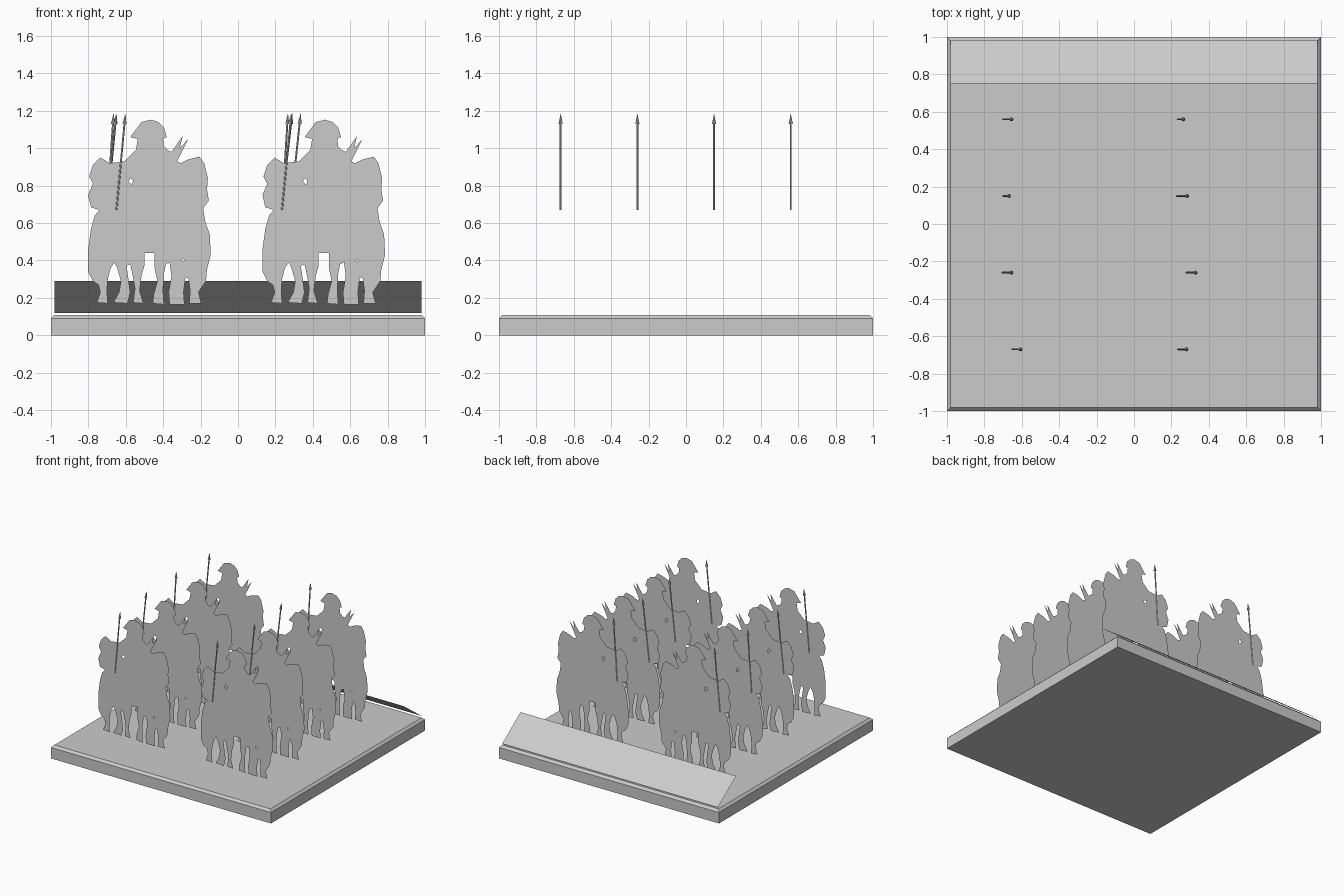
import bpy, bmesh, math
from mathutils import Vector, Matrix

if "Cube" in bpy.data.objects:
    bpy.data.objects.remove(bpy.data.objects["Cube"])

grey = bpy.data.materials.new("plain grey")
grey.diffuse_color = (0.6, 0.6, 0.6, 1)
grey.use_nodes = True
grey.node_tree.nodes["Principled BSDF"].inputs["Base Color"].default_value = grey.diffuse_color


def finish(name, bm):
    me = bpy.data.meshes.new(name)
    bm.to_mesh(me)
    bm.free()
    me.materials.append(grey)
    ob = bpy.data.objects.new(name, me)
    bpy.context.collection.objects.link(ob)
    return ob


# Base slab with a chamfered top rim
bm = bmesh.new()
rings = []
for half, z in ((1, 0), (1, 0.09), (0.982, 0.108)):
    rings.append([bm.verts.new((sx * half, sy * half, z))
                  for sx, sy in ((-1, -1), (1, -1), (1, 1), (-1, 1))])
for lo, hi in zip(rings, rings[1:]):
    for i in range(4):
        j = (i + 1) % 4
        bm.faces.new((lo[i], lo[j], hi[j], hi[i]))
bm.faces.new(rings[0][::-1])
bm.faces.new(rings[-1])
finish("base", bm)

# Sloping label sheet along the back edge
bm = bmesh.new()
bm.faces.new([bm.verts.new(p) for p in (
    (0.98, 0.985, 0.12), (-0.98, 0.985, 0.12), (-0.98, 0.75, 0.29), (0.98, 0.75, 0.29))])
bm.normal_update()
finish("back_sheet", bm)

# Cutout outline (x from the figure centre, z), in hundredths
rider = [(-11, 106), (-7, 105), (-8, 99), (-11, 96), (-14, 93), (-22, 92),
         (-27, 95), (-31, 91), (-33, 85), (-31, 81), (-33.5, 75), (-32, 68.5), (-27.5, 67)]
horse_left = [(-30, 64), (-32, 57), (-33.5, 46), (-33.5, 34), (-31, 29), (-28, 27)]
legs = [(-27, 23), (-29, 17.5), (-23, 17), (-23.5, 24), (-23, 30), (-21.5, 36), (-19.5, 39),
        (-18, 36), (-16, 29), (-17, 23), (-20, 17.5), (-12.5, 17), (-11, 23), (-12, 30),
        (-13, 37), (-11, 38), (-9.5, 31), (-8.5, 25), (-9.5, 17.5), (-4, 17), (-6, 24), (-5, 32),
        (-3.5, 37), (-3.5, 44), (2, 44), (2, 36), (3.5, 29), (1.5, 22), (1, 17), (7, 16.5),
        (6.5, 24), (7, 33), (8, 38), (10, 39), (11, 32), (9.5, 23), (10, 16.5), (18, 16.5),
        (17.5, 23), (18.5, 31), (20, 31), (21, 24), (20.5, 17), (27, 17)]
horse_right = [(25.5, 23), (27.5, 26), (29.5, 29), (30, 35), (32, 43), (31.5, 54), (29, 61)]
shoulder = [(28, 68), (31, 72), (30, 78), (30.5, 84), (28.5, 92), (26, 95.5), (20, 94), (16, 92),
            (14, 93), (20, 105), (15.5, 100), (17, 106.5), (11, 98), (9, 99), (7, 101), (6.5, 105)]
hat = [(8.5, 106), (7, 111), (4, 114), (0, 115.3), (-5, 114), (-8, 110)]
holes = [[(-12, 82), (-11, 84), (-9.5, 83), (-10, 80.5)], [(16.5, 40), (17, 41), (18, 40), (17, 39)]]
loops = [rider + horse_left + legs + horse_right + shoulder + hat] + holes


def cutout(name, x, y):
    bm = bmesh.new()
    edges = []
    for loop in loops:
        vs = [bm.verts.new((x + u / 100, y, w / 100)) for u, w in loop]
        edges += [bm.edges.new((vs[i - 1], vs[i])) for i in range(len(vs))]
    bmesh.ops.triangle_fill(bm, edges=edges, use_beauty=True, normal=(0, -1, 0))
    bm.normal_update()
    for f in bm.faces:
        if f.normal.y > 0:
            f.normal_flip()
    finish(name, bm)


def spear(name, x0, x1, y):
    start, tip = Vector((x0, y, 0.67)), Vector((x1, y, 1.185))
    axis = tip - start
    turn = axis.to_track_quat('Z', 'Y').to_matrix().to_4x4()
    length, head = axis.length, 0.055
    bm = bmesh.new()
    for r0, r1, a, b in ((0.005, 0.005, 0, length - head), (0.011, 0.0005, length - head, length)):
        bmesh.ops.create_cone(
            bm, cap_ends=True, segments=8, radius1=r0, radius2=r1, depth=b - a,
            matrix=Matrix.Translation(start) @ turn @ Matrix.Translation((0, 0, (a + b) / 2)))
    finish(name, bm)


# Two files of four cutouts, each carrying a leaning spear
rows = (0.56, 0.15, -0.26, -0.67)
spears = {-1: ((-0.70, -0.65), (-0.70, -0.665), (-0.705, -0.65), (-0.65, -0.602)),
          1: ((0.235, 0.267), (0.23, 0.29), (0.28, 0.335), (0.235, 0.285))}
for side, leans in spears.items():
    label = "left" if side < 0 else "right"
    for i, (y, (x0, x1)) in enumerate(zip(rows, leans), 1):
        cutout(f"{label}_rider_cutout_{i}", side * 0.466, y)
        spear(f"{label}_spear_{i}", x0, x1, y)
